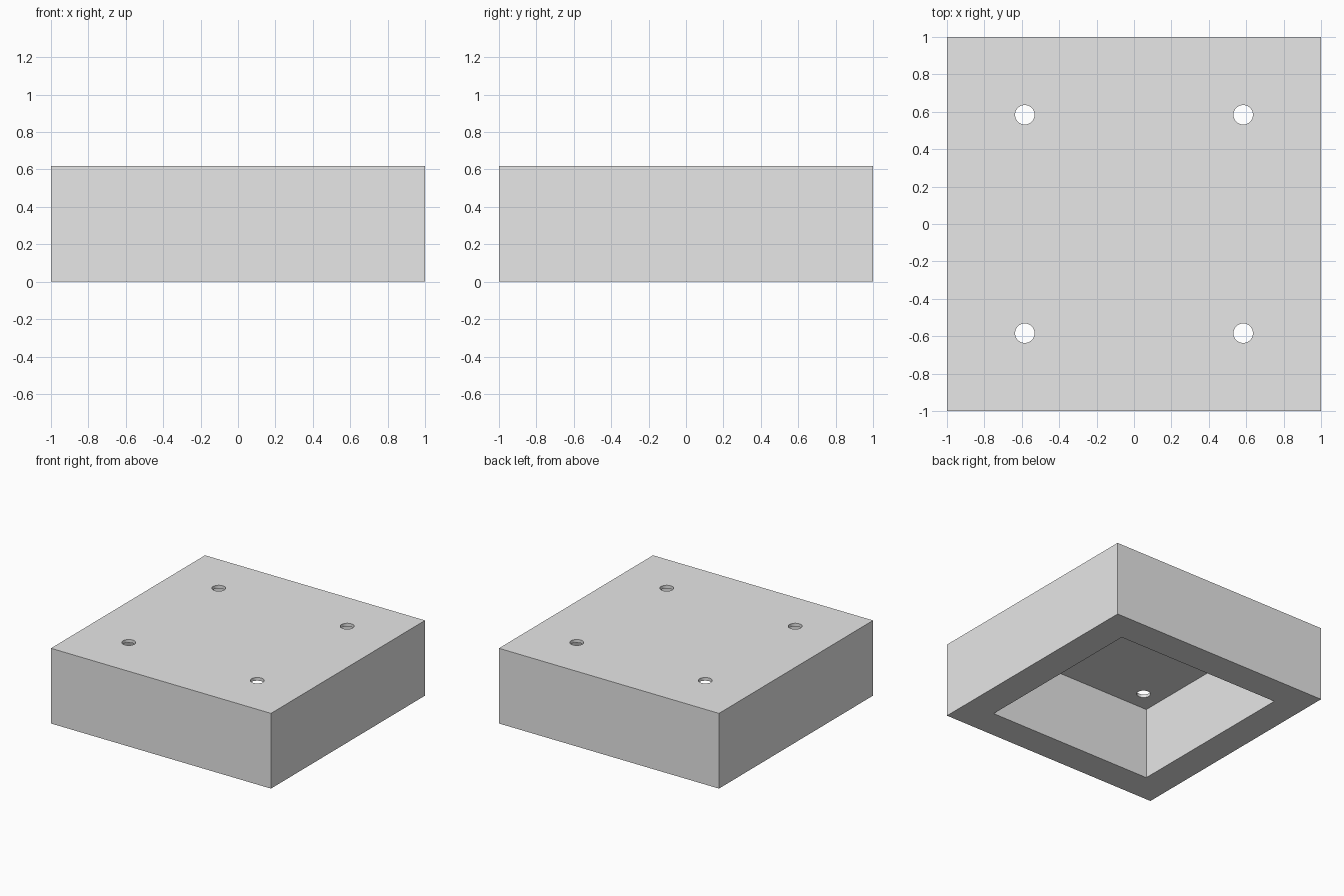
import bpy
import bmesh
from mathutils import Matrix, Vector

HEIGHT = 0.618
PLATE = 0.026      # thickness of the top plate
CAVITY = 1.5       # width of the hollow underneath
HOLE_RADIUS = 0.052
HOLE_OFFSET = 0.584

cube = bpy.data.objects.get("Cube")
if cube:
    bpy.data.objects.remove(cube, do_unlink=True)

grey = bpy.data.materials.new("light_grey")
grey.use_nodes = True
grey.diffuse_color = (0.8, 0.8, 0.8, 1)
grey.node_tree.nodes["Principled BSDF"].inputs["Base Color"].default_value = (0.8, 0.8, 0.8, 1)


def make_object(name, bm):
    mesh = bpy.data.meshes.new(name)
    bm.to_mesh(mesh)
    bm.free()
    mesh.materials.append(grey)
    obj = bpy.data.objects.new(name, mesh)
    bpy.context.collection.objects.link(obj)
    return obj


def add_box(bm, width, bottom, top):
    matrix = Matrix.Translation((0, 0, (bottom + top) / 2)) @ Matrix.Diagonal((width, width, top - bottom, 1))
    bmesh.ops.create_cube(bm, size=1, matrix=matrix)


def cut(target, cutter):
    cutter.hide_render = True
    mod = target.modifiers.new(cutter.name, 'BOOLEAN')
    mod.operation = 'DIFFERENCE'
    mod.solver = 'EXACT'
    mod.object = cutter
    bpy.context.view_layer.objects.active = target
    bpy.ops.object.modifier_apply(modifier=mod.name)
    bpy.data.objects.remove(cutter, do_unlink=True)


# Square block
bm = bmesh.new()
add_box(bm, 2, 0, HEIGHT)
cover = make_object("square_cover", bm)

# Hollow open at the bottom
bm = bmesh.new()
add_box(bm, CAVITY, -0.2, HEIGHT - PLATE)
cut(cover, make_object("cavity_cutter", bm))

# Four round holes through the top plate
bm = bmesh.new()
for x in (-HOLE_OFFSET, HOLE_OFFSET):
    for y in (-HOLE_OFFSET, HOLE_OFFSET):
        bmesh.ops.create_cone(bm, cap_ends=True, segments=48, radius1=HOLE_RADIUS, radius2=HOLE_RADIUS,
                              depth=0.2, matrix=Matrix.Translation(Vector((x, y, HEIGHT))))
cut(cover, make_object("hole_cutter", bm))

# Smooth hole walls, sharp block edges
bpy.ops.object.select_all(action='DESELECT')
cover.select_set(True)
bpy.context.view_layer.objects.active = cover
bpy.ops.object.shade_smooth_by_angle()
